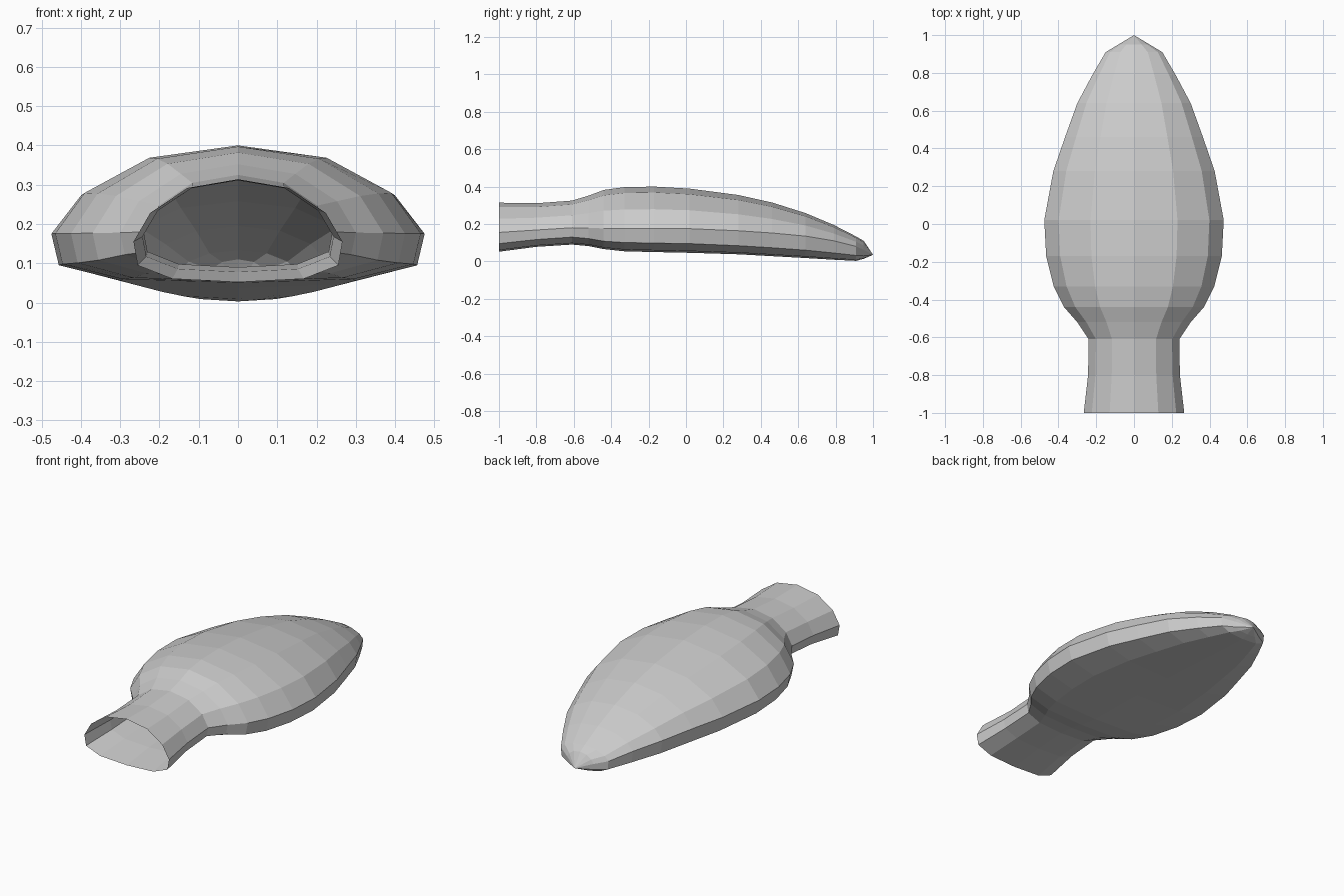
import bpy, bmesh

# Stations along y: y, half width, top z, widest z, lower edge z, bottom z
STATIONS = [
    (-1.00, .266, .314, .155, .095, .052),
    (-0.80, .243, .311, .168, .117, .078),
    (-0.61, .240, .325, .180, .130, .090),
    (-0.52, .300, .352, .178, .122, .082),
    (-0.44, .370, .382, .177, .108, .066),
    (-0.33, .425, .397, .176, .101, .054),
    (-0.17, .465, .400, .176, .098, .050),
    (0.02, .475, .389, .175, .095, .046),
    (0.28, .427, .355, .164, .084, .038),
    (0.46, .365, .315, .152, .073, .028),
    (0.64, .300, .258, .135, .060, .018),
    (0.79, .220, .195, .110, .045, .009),
    (0.91, .150, .133, .080, .032, .003),
    (0.95, .083, .110, .062, .030, .014),
]


def half_section(w, top, mid, low, bot):
    """Right half of a ring, from top centre to bottom centre."""
    rise = top - mid
    return [(0, top), (.485 * w, mid + .86 * rise), (.84 * w, mid + .46 * rise),
            (w, mid), (.96 * w, low), (.63 * w, bot + .2 * (low - bot)), (0, bot)]


# Hollow body with open neck, lofted ring by ring
bm = bmesh.new()
rings = []
for y, *dims in STATIONS:
    half = half_section(*dims)
    outline = half + [(-x, z) for x, z in half[-2:0:-1]]
    rings.append([bm.verts.new((x, y, z)) for x, z in outline])

n = len(rings[0])
for a, b in zip(rings, rings[1:]):
    for i in range(n):
        j = (i + 1) % n
        bm.faces.new((a[i], b[i], b[j], a[j]))

# Pointed tip
tip = bm.verts.new((0, 1, .035))
for i in range(n):
    bm.faces.new((rings[-1][i], tip, rings[-1][(i + 1) % n]))

bmesh.ops.recalc_face_normals(bm, faces=bm.faces)
mesh = bpy.data.meshes.new("hollow_shell")
bm.to_mesh(mesh)
bm.free()
bpy.context.collection.objects.link(bpy.data.objects.new("hollow_shell", mesh))
